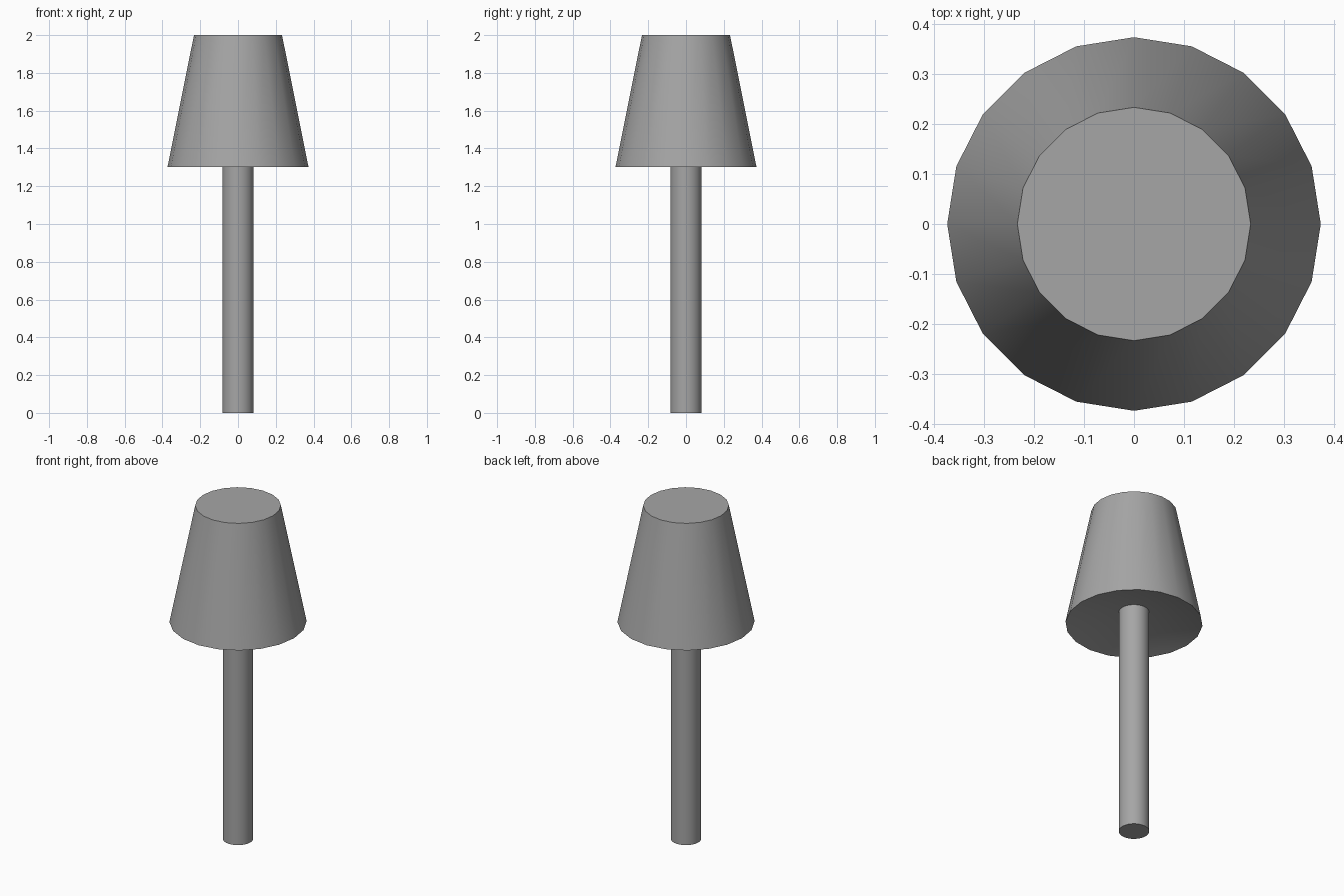
import bpy, bmesh
from math import cos, sin, pi, radians

if "Cube" in bpy.data.objects:
    bpy.data.objects.remove(bpy.data.objects["Cube"])

grey = bpy.data.materials.new("dark_grey")
grey.diffuse_color = (0.38, 0.38, 0.38, 1)
grey.use_nodes = True
grey.node_tree.nodes["Principled BSDF"].inputs["Base Color"].default_value = grey.diffuse_color


def lathe(name, profile, sides):
    """Revolve (radius, z) points around z; radius 0 closes to a point."""
    bm = bmesh.new()
    rings = []
    for r, z in profile:
        if r == 0:
            rings.append([bm.verts.new((0, 0, z))])
        else:
            rings.append([bm.verts.new((r * cos(2 * pi * i / sides), r * sin(2 * pi * i / sides), z))
                          for i in range(sides)])
    for a, b in zip(rings, rings[1:]):
        for i in range(sides):
            j = (i + 1) % sides
            if len(a) == 1:
                bm.faces.new((a[0], b[j], b[i]))
            elif len(b) == 1:
                bm.faces.new((a[i], a[j], b[0]))
            else:
                bm.faces.new((a[i], a[j], b[j], b[i]))
    # Cap open ends with flat polygons
    for ring in (rings[0], rings[-1]):
        if len(ring) > 1:
            bm.faces.new(ring)
    bmesh.ops.recalc_face_normals(bm, faces=bm.faces[:])
    mesh = bpy.data.meshes.new(name)
    bm.to_mesh(mesh)
    bm.free()
    mesh.materials.append(grey)
    obj = bpy.data.objects.new(name, mesh)
    bpy.context.collection.objects.link(obj)
    bpy.ops.object.select_all(action='DESELECT')
    obj.select_set(True)
    bpy.context.view_layer.objects.active = obj
    bpy.ops.object.shade_smooth_by_angle(angle=radians(30))
    return obj


# Straight round post
lathe("post", [(0.083, 0), (0.083, 1.385)], 24)

# Tapered shade with a shallow hollow underside
lathe("shade", [(0, 1.396), (0.373, 1.303), (0.233, 2.0)], 20)
